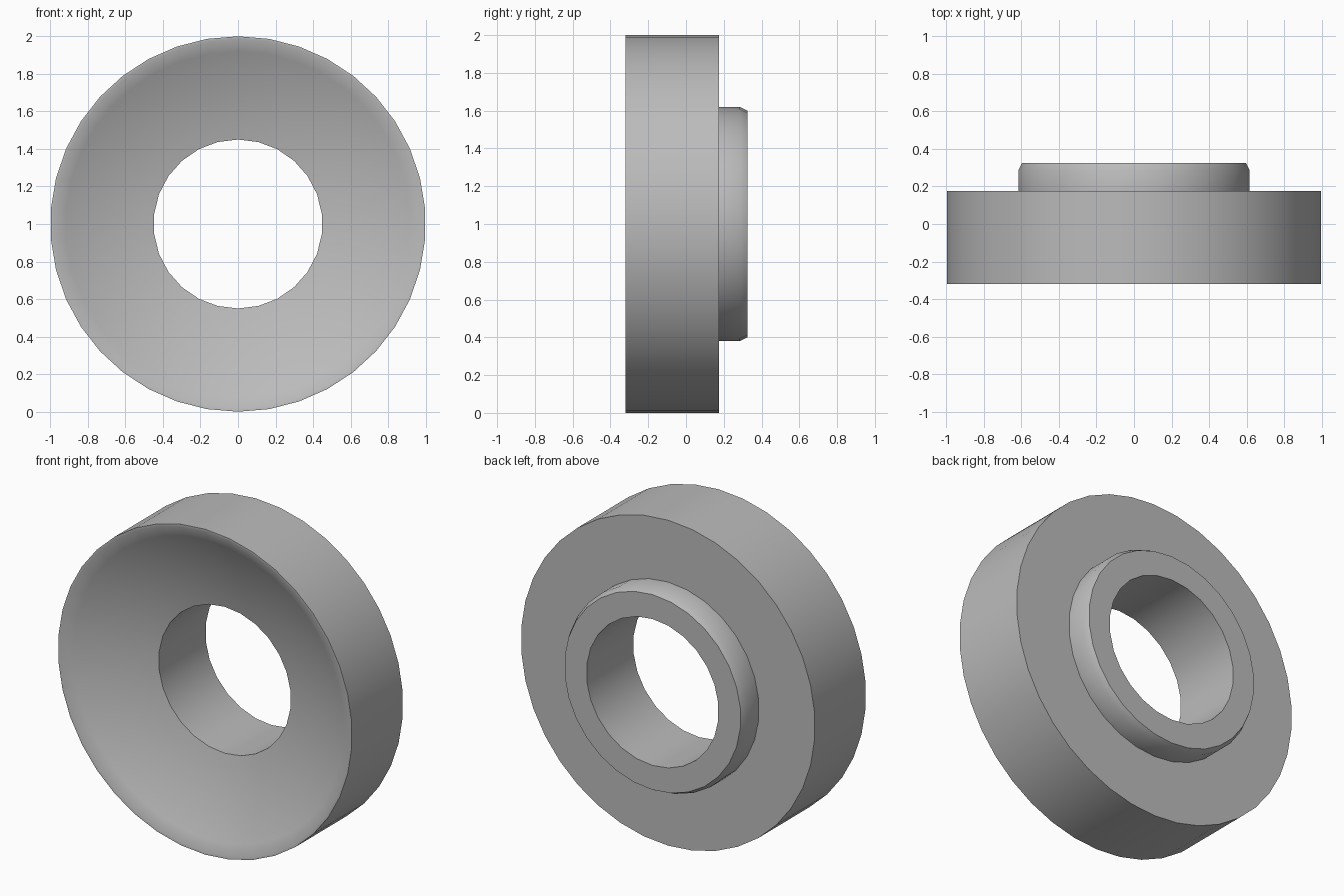
import bpy
import bmesh
from math import sin, cos, pi, sqrt, radians

cube = bpy.data.objects.get("Cube")
if cube:
    bpy.data.objects.remove(cube, do_unlink=True)

# Plain grey metal
metal = bpy.data.materials.new("grey metal")
metal.use_nodes = True
grey = (0.5, 0.5, 0.5, 1)
metal.diffuse_color = grey
metal.node_tree.nodes["Principled BSDF"].inputs["Base Color"].default_value = grey

OUTER_SIDES, BOSS_SIDES, HOLE_SIDES = 38, 30, 26
FRONT, BACK, BOSS_BACK = -0.32, 0.175, 0.325
HOLE, LIP, DISH = 0.45, 0.985, 2.15


def dish_y(r):
    """Depth of the spherical front hollow at radius r."""
    return FRONT + sqrt(DISH**2 - r**2) - sqrt(DISH**2 - LIP**2)


# Closed profile of (radius, y, sides): dish, rim, back face, boss, bore
steps = 8
profile = [(HOLE, dish_y(HOLE), HOLE_SIDES)]
for i in range(1, steps + 1):
    r = HOLE + (LIP - HOLE) * i / steps
    profile.append((r, dish_y(r), OUTER_SIDES))
profile += [
    (1, FRONT, OUTER_SIDES),
    (1, BACK, OUTER_SIDES),
    (0.62, BACK, BOSS_SIDES),
    (0.62, 0.285, BOSS_SIDES),
    (0.60, BOSS_BACK, BOSS_SIDES),
    (HOLE, BOSS_BACK, HOLE_SIDES),
]

bm = bmesh.new()


def ring(r, y, sides):
    verts = [bm.verts.new((r * sin(2 * pi * k / sides), y, 1 + r * cos(2 * pi * k / sides)))
             for k in range(sides)]
    return verts


def join(a, b):
    """Skin two rings, walking round both by angle so side counts may differ."""
    i = j = 0
    n, m = len(a), len(b)
    while i < n or j < m:
        p, q = a[i % n], b[j % m]
        if n == m:
            bm.faces.new((p, a[(i + 1) % n], b[(j + 1) % m], q))
            i, j = i + 1, j + 1
        elif j >= m or (i < n and (i + 0.5) / n <= (j + 0.5) / m):
            bm.faces.new((p, a[(i + 1) % n], q))
            i += 1
        else:
            bm.faces.new((p, b[(j + 1) % m], q))
            j += 1


rings = [ring(*p) for p in profile]
for a, b in zip(rings, rings[1:] + rings[:1]):
    join(a, b)
bmesh.ops.recalc_face_normals(bm, faces=bm.faces)

mesh = bpy.data.meshes.new("dished_collar")
bm.to_mesh(mesh)
bm.free()
mesh.materials.append(metal)
collar = bpy.data.objects.new("dished_collar", mesh)
bpy.context.collection.objects.link(collar)

# Smooth curves, crisp corners
bpy.ops.object.select_all(action="DESELECT")
collar.select_set(True)
bpy.context.view_layer.objects.active = collar
bpy.ops.object.shade_smooth_by_angle(angle=radians(35))
